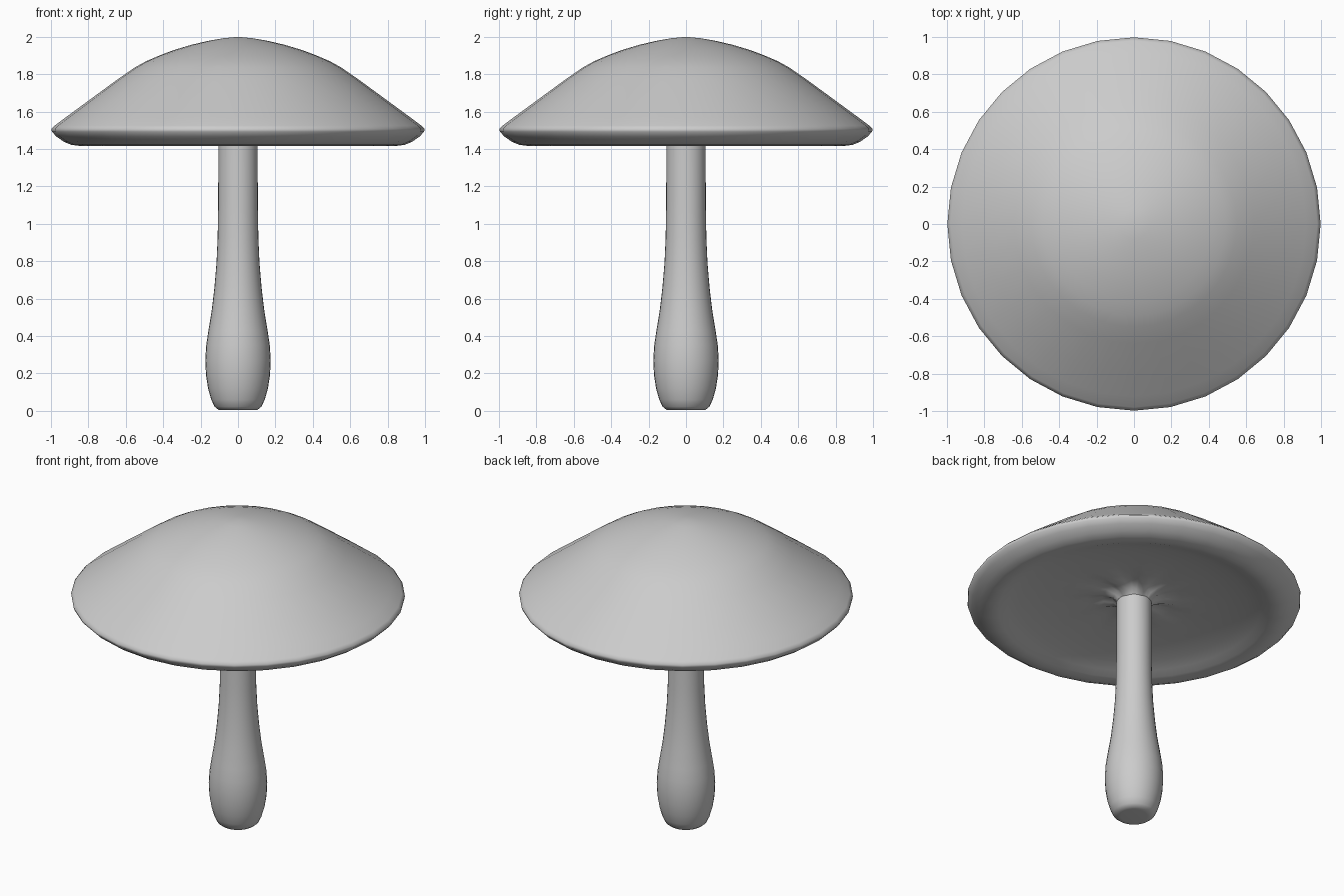
import bpy, bmesh
from math import cos, sin, pi

SEGMENTS = 32
FOLDS = 8

old = bpy.data.objects.get("Cube")
if old:
    bpy.data.objects.remove(old, do_unlink=True)

grey = bpy.data.materials.new("pale grey")
grey.use_nodes = True
grey.diffuse_color = (0.6, 0.6, 0.6, 1)
grey.node_tree.nodes["Principled BSDF"].inputs["Base Color"].default_value = (0.6, 0.6, 0.6, 1)


def lathe(name, profile, fold_depth=None):
    """Turn (radius, height) points about z; fold_depth[i] ripples ring i."""
    fold_depth = fold_depth or {}
    bm = bmesh.new()
    rings = []
    for i, (r, z) in enumerate(profile):
        if r == 0:
            rings.append([bm.verts.new((0, 0, z))] * SEGMENTS)
            continue
        ring = []
        for s in range(SEGMENTS):
            a = 2 * pi * s / SEGMENTS
            dz = fold_depth.get(i, 0) * cos(FOLDS * a)
            ring.append(bm.verts.new((r * cos(a), r * sin(a), z + dz)))
        rings.append(ring)
    for low, high in zip(rings, rings[1:]):
        for s in range(SEGMENTS):
            t = (s + 1) % SEGMENTS
            corners = dict.fromkeys((low[s], low[t], high[t], high[s]))
            bm.faces.new(list(corners))
    bmesh.ops.recalc_face_normals(bm, faces=bm.faces)
    mesh = bpy.data.meshes.new(name)
    bm.to_mesh(mesh)
    bm.free()
    mesh.materials.append(grey)
    mesh.shade_smooth()
    obj = bpy.data.objects.new(name, mesh)
    bpy.context.collection.objects.link(obj)
    return obj


# Cap: domed top, rounded rim, hollow underside with folds near the stem
lathe("cap", [
    (0, 2.0), (0.08, 1.992), (0.16, 1.978), (0.25, 1.957), (0.34, 1.93),
    (0.42, 1.9), (0.49, 1.87), (0.55, 1.837), (0.64, 1.775), (0.8, 1.658),
    (0.92, 1.57), (0.98, 1.525), (0.998, 1.508), (0.995, 1.492),
    (0.97, 1.466), (0.93, 1.438), (0.89, 1.422), (0.85, 1.417),
    (0.81, 1.424), (0.76, 1.443), (0.68, 1.465), (0.55, 1.487),
    (0.4, 1.505), (0.28, 1.512), (0.19, 1.515), (0.13, 1.5), (0.1, 1.47),
], {23: 0.006, 24: 0.012, 25: 0.012})

# Stem: flat foot, swollen bulb, slim upper shaft
lathe("stem", [
    (0, 0.005), (0.08, 0.004), (0.105, 0.006), (0.125, 0.022), (0.143, 0.06),
    (0.16, 0.12), (0.171, 0.19), (0.175, 0.27), (0.17, 0.35), (0.158, 0.43),
    (0.14, 0.54), (0.126, 0.66), (0.115, 0.79), (0.109, 0.92), (0.106, 1.1),
    (0.105, 1.4), (0.105, 1.5),
])
